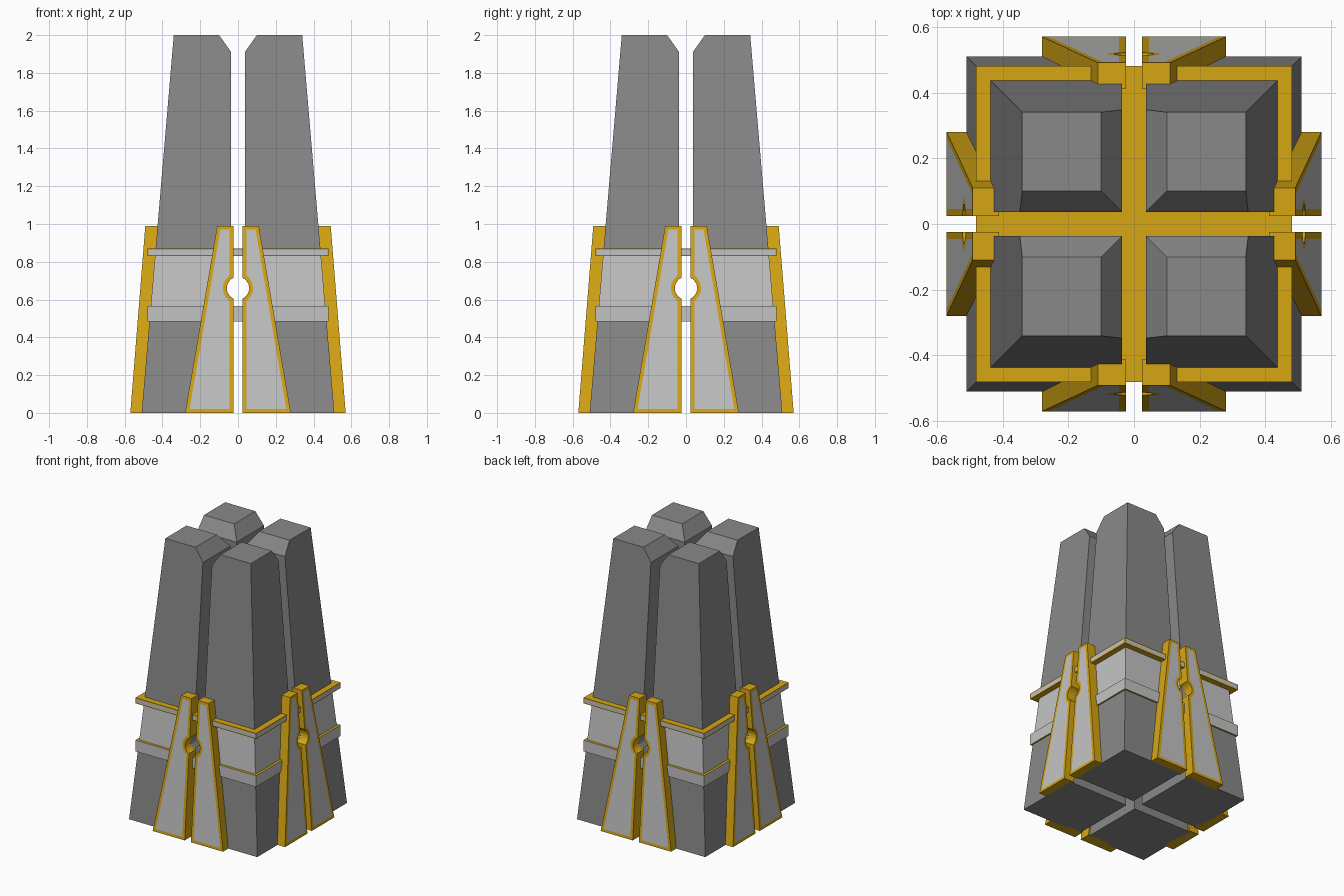
import bpy, bmesh, math
from mathutils import Matrix

if "Cube" in bpy.data.objects:
    bpy.data.objects.remove(bpy.data.objects["Cube"], do_unlink=True)


def material(name, rgb):
    m = bpy.data.materials.new(name)
    m.use_nodes = True
    m.diffuse_color = (*rgb, 1)
    m.node_tree.nodes["Principled BSDF"].inputs["Base Color"].default_value = (*rgb, 1)
    return m


DARK = material("dark grey", (0.25, 0.25, 0.25))
LIGHT = material("light grey", (0.55, 0.55, 0.55))
GOLD = material("gold", (0.67, 0.38, 0.007))


def finish(name, bm, mats):
    me = bpy.data.meshes.new(name)
    bm.to_mesh(me)
    bm.free()
    for m in mats:
        me.materials.append(m)
    ob = bpy.data.objects.new(name, me)
    bpy.context.collection.objects.link(ob)
    return ob


def loft(bm, rings):
    """Skin a list of equally long point rings and cap both ends."""
    vs = [[bm.verts.new(p) for p in ring] for ring in rings]
    n = len(vs[0])
    for a, b in zip(vs, vs[1:]):
        for i in range(n):
            j = (i + 1) % n
            bm.faces.new((a[i], a[j], b[j], b[i]))
    caps = bm.faces.new(vs[0]), bm.faces.new(vs[-1])
    bmesh.ops.recalc_face_normals(bm, faces=bm.faces)
    return caps


# Hidden cutters for the round cross-shaped bore through the towers
HOLE_Z, HOLE_R = 0.66, 0.06
cutters = []
for axis in "XY":
    bm = bmesh.new()
    bmesh.ops.create_cone(bm, cap_ends=True, segments=16, radius1=HOLE_R, radius2=HOLE_R, depth=2)
    bmesh.ops.rotate(bm, verts=bm.verts, matrix=Matrix.Rotation(math.pi / 2, 3, axis))
    bmesh.ops.translate(bm, verts=bm.verts, vec=(0, 0, HOLE_Z))
    cutter = finish("bore_cutter_" + axis.lower(), bm, [DARK])
    cutter.hide_render = True
    cutters.append(cutter)


# Four tapered towers with a pale belt and chamfered inner tops
def tower(name, sx, sy):
    bm = bmesh.new()
    rings = []
    for z in (0, 0.52, 0.85, 1.91, 2.0):
        o = 0.51 - 0.085 * z
        i = 0.1 if z == 2 else 0.036
        rings.append([(sx * x, sy * y, z) for x, y in ((i, i), (o, i), (o, o), (i, o))])
    loft(bm, rings)
    for f in bm.faces:
        f.material_index = int(0.55 < f.calc_center_median().z < 0.8 and abs(f.normal.z) < 0.5)
    ob = finish(name, bm, [DARK, LIGHT])
    bpy.context.view_layer.objects.active = ob
    for c in cutters:
        mod = ob.modifiers.new("bore", "BOOLEAN")
        mod.operation, mod.solver, mod.object = "DIFFERENCE", "EXACT", c
        bpy.ops.object.modifier_apply(modifier=mod.name)


for sx, side in ((1, "left"), (-1, "right")):
    for sy, end in ((-1, "front"), (1, "back")):
        tower(f"{end}_{side}_tower", sx, sy)
for c in cutters:
    bpy.data.objects.remove(c, do_unlink=True)


# Square band plates that tie the towers together
def band(name, z0, z1, framed):
    bm = bmesh.new()
    h = 0.48
    square = ((-h, -h), (h, -h), (h, h), (-h, h))
    bottom, top = loft(bm, [[(x, y, z) for x, y in square] for z in (z0, z1)])
    sides = [f for f in bm.faces if f not in (bottom, top)]
    bottom.material_index = top.material_index = 1
    if framed:
        for f in sides:
            bmesh.ops.inset_region(bm, faces=[f], thickness=0.007, use_even_offset=True)
            for e in f.edges:
                for g in e.link_faces:
                    g.material_index = 1
            f.material_index = 0
    else:
        bmesh.ops.inset_region(bm, faces=[bottom], thickness=0.014, use_even_offset=True)
        for e in bottom.edges:
            for g in e.link_faces:
                g.material_index = 1
        bottom.material_index = 0
    finish(name, bm, [LIGHT, GOLD])


band("upper_band", 0.83, 0.87, True)
band("lower_band", 0.485, 0.565, False)


# Sloping gold buttresses with pale inset fronts, a notched pair on each side
def buttress(name, s, turn):
    gap, top = 0.025, 0.99
    outline = [(gap, 0), (0.28, 0), (0.11, top), (gap, top)]
    limit = math.acos(gap / HOLE_R)
    for k in range(9):
        a = limit * (1 - k / 4)
        outline.append((HOLE_R * math.cos(a), HOLE_Z + HOLE_R * math.sin(a)))
    bm = bmesh.new()
    front, back = loft(bm, [[(s * x, d - 0.57 + 0.08 * z, z) for x, z in outline] for d in (0, 0.08)])
    bmesh.ops.inset_region(bm, faces=[front], thickness=0.02, use_even_offset=True)
    front.material_index = 1
    bmesh.ops.rotate(bm, verts=bm.verts, matrix=Matrix.Rotation(turn, 3, "Z"))
    finish(name, bm, [GOLD, LIGHT])


for k, side in enumerate(("front", "left", "back", "right")):
    for s, tag in ((1, "a"), (-1, "b")):
        buttress(f"{side}_buttress_{tag}", s, k * math.pi / 2)
